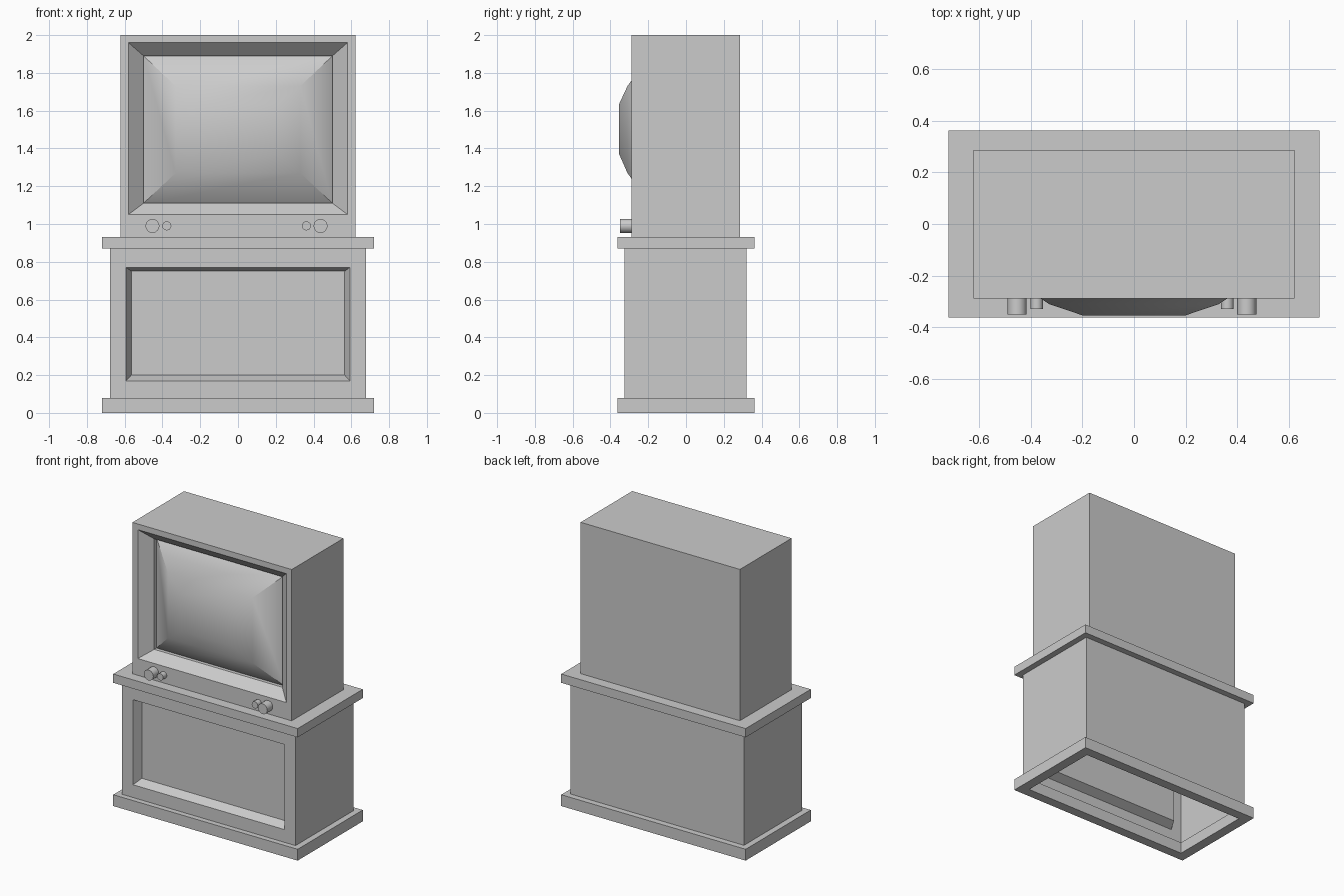
import bpy, bmesh
from math import radians

if "Cube" in bpy.data.objects:
    bpy.data.objects.remove(bpy.data.objects["Cube"])


def front_rect(hx, z0, z1, y):
    return [(-hx, y, z0), (hx, y, z0), (hx, y, z1), (-hx, y, z1)]


def flat_rect(hx, hy, z):
    return [(-hx, -hy, z), (hx, -hy, z), (hx, hy, z), (-hx, hy, z)]


def finish(name, bm, smooth=None):
    bmesh.ops.recalc_face_normals(bm, faces=bm.faces)
    mesh = bpy.data.meshes.new(name)
    bm.to_mesh(mesh)
    bm.free()
    ob = bpy.data.objects.new(name, mesh)
    bpy.context.collection.objects.link(ob)
    if smooth:
        bpy.ops.object.select_all(action='DESELECT')
        ob.select_set(True)
        bpy.context.view_layer.objects.active = ob
        bpy.ops.object.shade_smooth_by_angle(angle=radians(smooth))
    return ob


def loft(name, rects, start=False, end=False, closed=False, open_ends=False, smooth=None):
    """Skin a row of rectangles; open_ends drops the top and bottom of the first band."""
    bm = bmesh.new()
    rings = [[bm.verts.new(p) for p in r] for r in rects]
    pairs = list(zip(rings, rings[1:]))
    if closed:
        pairs.append((rings[-1], rings[0]))
    for n, (a, b) in enumerate(pairs):
        for i in range(4):
            if open_ends and n == 0 and i in (0, 2):
                continue
            j = (i + 1) % 4
            bm.faces.new((a[i], a[j], b[j], b[i]))
    if start:
        bm.faces.new(rings[0])
    if end:
        bm.faces.new(rings[-1])
    return finish(name, bm, smooth)


# Open base frame
loft("base_frame", [flat_rect(0.72, 0.363, 0), flat_rect(0.72, 0.363, 0.08),
                    flat_rect(0.65, 0.295, 0.08), flat_rect(0.65, 0.295, 0)], closed=True)

# Hollow cabinet with recessed front panel
loft("cabinet", [front_rect(0.677, 0.08, 0.87, 0.32), front_rect(0.677, 0.08, 0.87, -0.325),
                 front_rect(0.592, 0.17, 0.77, -0.325), front_rect(0.565, 0.2, 0.75, -0.265)],
     start=True, end=True, open_ends=True)

# Slab between cabinet and television
loft("cabinet_top", [flat_rect(0.72, 0.363, 0.87), flat_rect(0.72, 0.363, 0.932)],
     start=True, end=True)

# Television housing with sloped bezel
loft("television_housing", [front_rect(0.622, 0.932, 2, 0.287), front_rect(0.622, 0.932, 2, -0.289),
                            front_rect(0.58, 1.05, 1.96, -0.289), front_rect(0.5, 1.11, 1.89, -0.22),
                            front_rect(0.5, 1.11, 1.89, -0.19)], start=True)

# Bulging screen
loft("screen", [front_rect(0.5, 1.11, 1.89, -0.195), front_rect(0.33, 1.27, 1.73, -0.31),
                front_rect(0.2, 1.37, 1.635, -0.354)], end=True, smooth=40)

# Control knobs, a large and a small one at each side
for name, x, r, tip in (("left_large_knob", -0.453, 0.037, -0.35),
                        ("left_small_knob", -0.377, 0.024, -0.33),
                        ("right_small_knob", 0.362, 0.024, -0.33),
                        ("right_large_knob", 0.437, 0.037, -0.35)):
    bm = bmesh.new()
    bmesh.ops.create_cone(bm, cap_ends=True, segments=16, radius1=r, radius2=r,
                          depth=-0.28 - tip)
    ob = finish(name, bm, 40)
    ob.rotation_euler = (radians(90), 0, 0)
    ob.location = (x, (tip - 0.28) / 2, 0.99)
